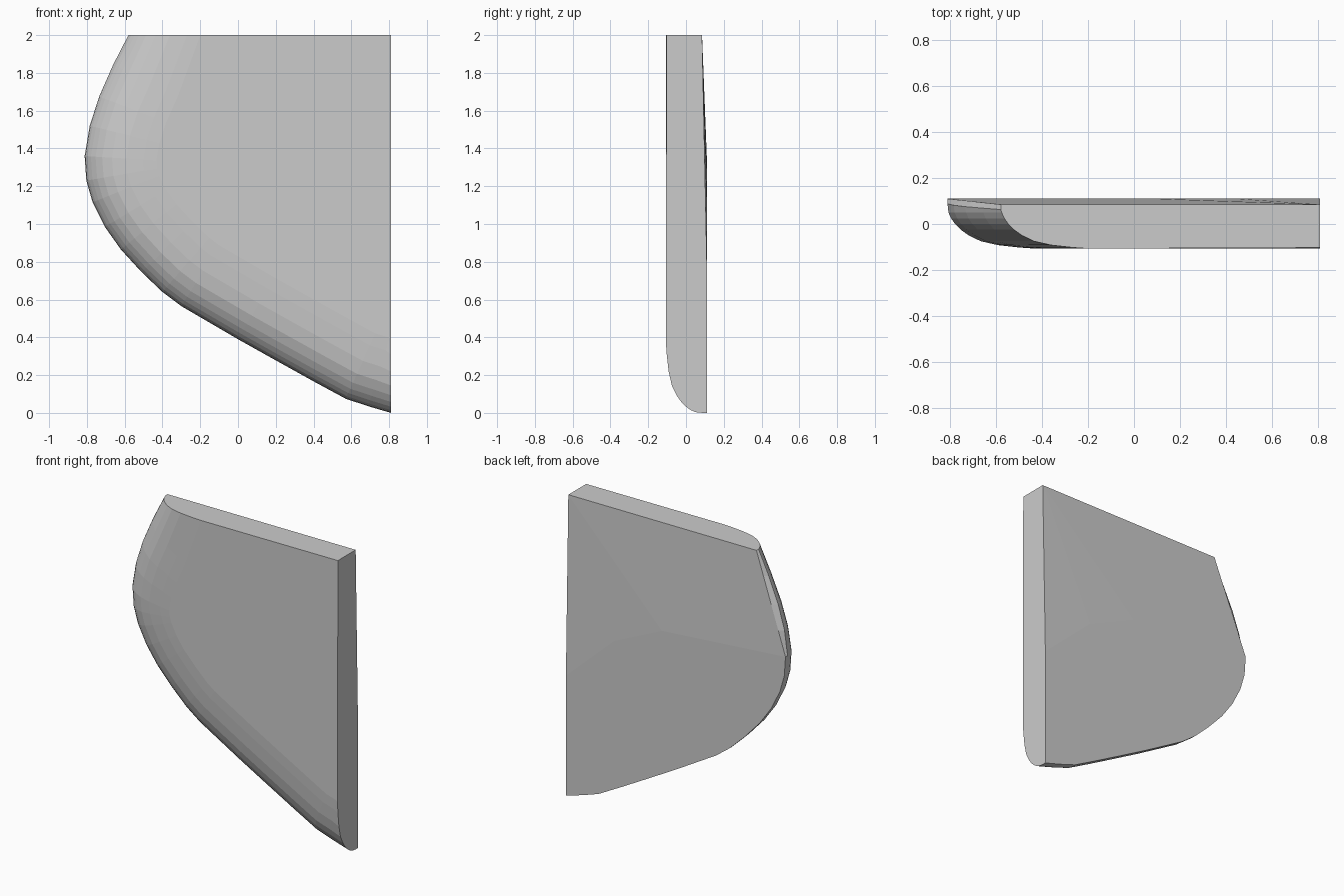
import bpy, bmesh
from mathutils import Vector

if "Cube" in bpy.data.objects:
    bpy.data.objects.remove(bpy.data.objects["Cube"])

# Curved edge of the panel seen from the front (x, z), top left to bottom right
outline = [(-.58, 2), (-.66, 1.845), (-.735, 1.675), (-.785, 1.52), (-.812, 1.36),
           (-.803, 1.23), (-.77, 1.115), (-.705, .985), (-.62, .865), (-.51, .745),
           (-.40, .64), (-.30, .565), (0, .39), (.2, .278), (.4, .167),
           (.57, .075), (.69, .035), (.81, 0)]
outline = [Vector(p) for p in outline]
WIDEST = 4          # index of the leftmost point
# Rounded edge: (depth y, inset from the outline)
rounding = [(.05, .004), (.025, .015), (0, .033), (-.025, .058), (-.05, .093),
            (-.075, .145), (-.092, .22), (-.102, .31), (-.107, .38)]


def inward(i):
    """Direction in which an outline point moves when inset."""
    if i == 0:
        return Vector((1, 0))
    if i == len(outline) - 1:
        return Vector((0, 1))
    d = (outline[i + 1] - outline[i - 1]).normalized()
    return Vector((-d.y, d.x))


def back_y(z):
    """The back leans forward above the widest point."""
    return .11 - .025 * max(0, (z - 1.36) / .64)


bm = bmesh.new()


def vert(x, y, z):
    return bm.verts.new((x, y, z))


# Back edge loop: straight chord above the widest point
back = []
for i, p in enumerate(outline):
    q = p
    if i < WIDEST:
        t = (2 - p.y) / (2 - outline[WIDEST].y)
        q = outline[0].lerp(outline[WIDEST], t)
    back.append(vert(q.x, back_y(q.y), q.y))
loops = [back, [vert(p.x, back_y(p.y) - .022, p.y) for p in outline]]

# Inset loops rounding over to the front
for y, d in rounding:
    ring = []
    for i, p in enumerate(outline):
        q = p + inward(i) * d
        ring.append(vert(q.x, y, q.y))
    loops.append(ring)

for a, b in zip(loops, loops[1:]):
    for i in range(len(a) - 1):
        bm.faces.new((a[i], a[i + 1], b[i + 1], b[i]))

# Flat front, top and cut side
front_corner = vert(.81, -.103, 2)
back_corner = vert(.81, .085, 2)
crease = [vert(.81, .11, .8), vert(.45, .11, 1.13), vert(.1, .11, 1.29)]
bm.faces.new(loops[-1] + [front_corner])
bm.faces.new([r[0] for r in loops] + [front_corner, back_corner])
bm.faces.new([r[-1] for r in loops] + [front_corner, back_corner, crease[0]])

# Back: flat lower part and leaning upper part meeting at a shallow crease
bm.faces.new(back[WIDEST:] + crease)
bm.faces.new((back_corner, crease[0], crease[1]))
bm.faces.new((back_corner, crease[1], crease[2]))
bm.faces.new([back_corner] + back[:WIDEST + 1] + [crease[2]])

bmesh.ops.recalc_face_normals(bm, faces=bm.faces[:])
mesh = bpy.data.meshes.new("curved_panel")
bm.to_mesh(mesh)
bm.free()
panel = bpy.data.objects.new("curved_panel", mesh)
bpy.context.collection.objects.link(panel)
